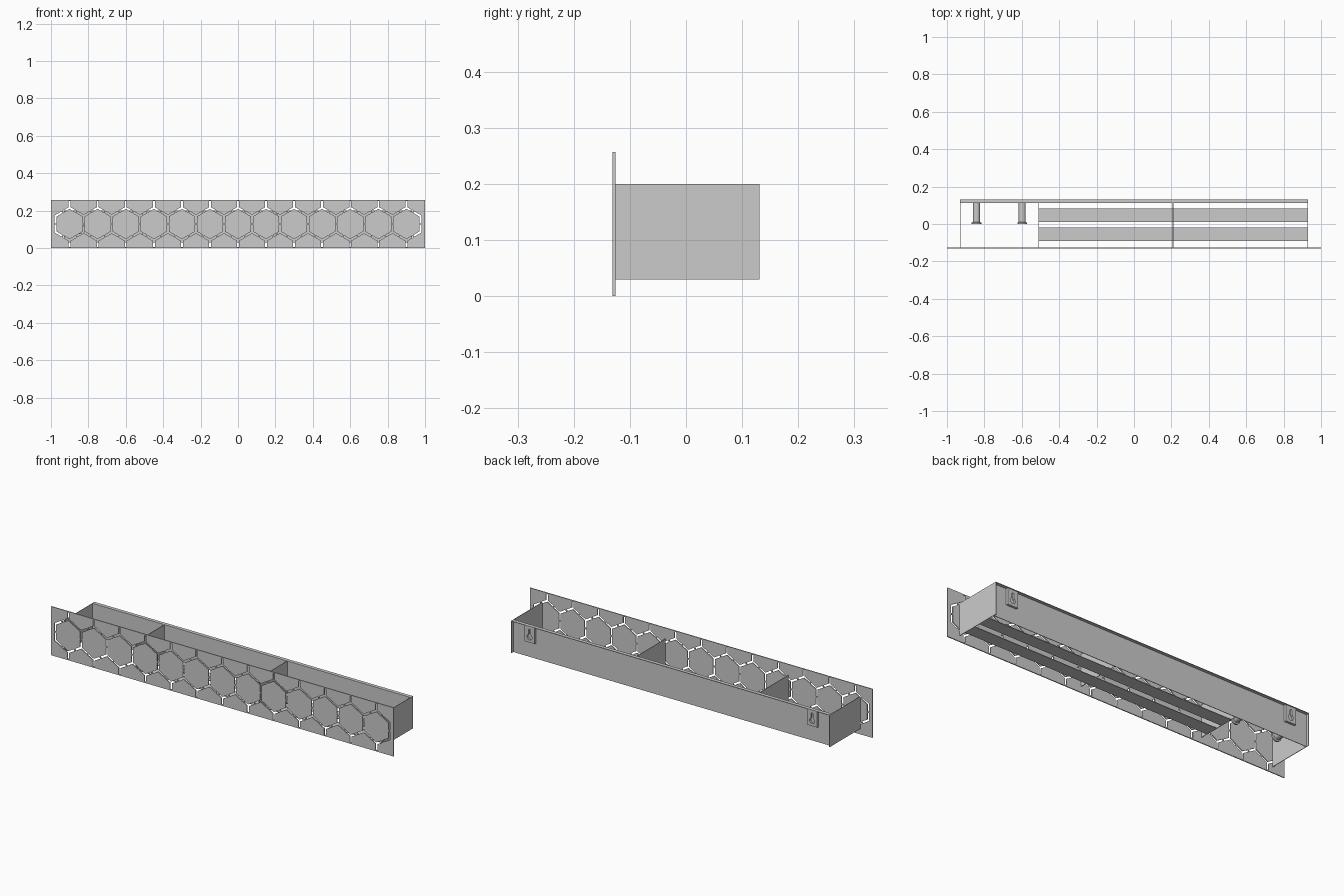
import bpy, bmesh, math

if "Cube" in bpy.data.objects:
    bpy.data.objects.remove(bpy.data.objects["Cube"])

T = 0.003            # sheet thickness
HALF = 0.93          # half length of the tray
Y0, Y1 = -0.131, 0.131
Z0, Z1 = 0.03, 0.20
BACK_Y = 0.112       # back panel is set in from the rear edge


def finish(name, bm):
    bmesh.ops.recalc_face_normals(bm, faces=bm.faces)
    me = bpy.data.meshes.new(name)
    bm.to_mesh(me)
    bm.free()
    ob = bpy.data.objects.new(name, me)
    bpy.context.collection.objects.link(ob)
    return ob


def box(name, x, y, z):
    bm = bmesh.new()
    bmesh.ops.create_cube(bm, size=1)
    for v in bm.verts:
        v.co = [lo + (c + 0.5) * (hi - lo) for c, (lo, hi) in zip(v.co, (x, y, z))]
    return finish(name, bm)


def prisms(name, outlines, ya, yb):
    """Extrude xz outlines from ya to yb."""
    bm = bmesh.new()
    for pts in outlines:
        a = [bm.verts.new((x, ya, z)) for x, z in pts]
        b = [bm.verts.new((x, yb, z)) for x, z in pts]
        bm.faces.new(a)
        bm.faces.new(b[::-1])
        for i in range(len(pts)):
            j = (i + 1) % len(pts)
            bm.faces.new((a[i], b[i], b[j], a[j]))
    return finish(name, bm)


def cut(target, cutter):
    mod = target.modifiers.new("cut", 'BOOLEAN')
    mod.operation = 'DIFFERENCE'
    mod.solver = 'EXACT'
    mod.object = cutter
    bpy.context.view_layer.objects.active = target
    bpy.ops.object.modifier_apply(modifier=mod.name)
    bpy.data.objects.remove(cutter, do_unlink=True)


def star(cx, cz, arms, h=0.005):
    """Outline of slots meeting at a point; arms = [(degrees, length)] in ccw order."""
    pts = []
    for i, (deg, length) in enumerate(arms):
        a = math.radians(deg)
        gap = math.radians((arms[(i + 1) % len(arms)][0] - deg) % 360)
        dx, dz = math.cos(a), math.sin(a)
        pts += [(cx + dx * length + dz * h, cz + dz * length - dx * h),
                (cx + dx * length - dz * h, cz + dz * length + dx * h)]
        r, m = h / math.sin(gap / 2), a + gap / 2
        pts.append((cx + r * math.cos(m), cz + r * math.sin(m)))
    return pts


# Front panel with honeycomb slots, bridged at the middle of each hexagon edge
panel = box("front_panel", (-1, 1), (Y0, Y0 + 0.005), (0, 0.257))
W, ZC, L, STEM = 0.15, 0.1285, 0.040, 0.036
R = W / math.sqrt(3)
slots = []
for k in range(13):
    x = (k - 6) * W
    slots.append(star(x, ZC + R, [(90, STEM), (210, L), (330, L)]))
    slots.append(star(x, ZC - R, [(30, L), (150, L), (270, STEM)]))
for k in range(14):
    x = (k - 6.5) * W
    up = [(30, L), (150, L), (270, L)]
    down = [(90, L), (210, L), (330, L)]
    if k == 0:
        up, down = [up[0], up[2]], [down[0], down[2]]
    elif k == 13:
        up, down = up[1:], down[:2]
    slots.append(star(x, ZC + R / 2, up))
    slots.append(star(x, ZC - R / 2, down))
cut(panel, prisms("slot_cutter", slots, Y0 - 0.02, Y0 + 0.025))

# Tray walls: ends, dividers, back panel and its rear top flange
YF = Y0 + 0.005
box("end_wall_left", (-HALF, -HALF + T), (YF, Y1), (Z0, Z1))
box("end_wall_right", (HALF - T, HALF), (YF, Y1), (Z0, Z1))
for i, x in enumerate((-0.51, 0.207)):
    box(f"divider_{i + 1}", (x, x + T), (YF, BACK_Y), (Z0, Z1))
box("back_panel", (-HALF + T, HALF - T), (BACK_Y, BACK_Y + T), (Z0, Z1))
box("back_top_flange", (-HALF + T, HALF - T), (BACK_Y + T, Y1), (Z1 - T, Z1))

# Floor slats
for i, y in enumerate((-0.09, 0.012)):
    box(f"floor_slat_{i + 1}", (-0.51 + T, HALF - T), (y, y + 0.07), (Z0, Z0 + T))

# Keyhole hanger plates on the back
for side, x in (("left", -0.825), ("right", 0.825)):
    plate = box(f"hanger_plate_{side}", (x - 0.03, x + 0.03),
                (BACK_Y + T, Y1 - 0.004), (0.112, Z1 - T))
    hole = [(x + 0.015 * math.cos(math.radians(d)), 0.14 + 0.015 * math.sin(math.radians(d)))
            for d in range(115, 426, 31)]
    hole += [(x + 0.006 * math.cos(math.radians(d)), 0.176 + 0.006 * math.sin(math.radians(d)))
             for d in range(0, 181, 30)]
    cut(plate, prisms("keyhole_cutter", [hole], BACK_Y + T + 0.002, Y1 + 0.02))

# Hanging pegs with flanged tips, projecting forward from the back panel
PROFILE = [(0.019, BACK_Y), (0.019, 0.010), (0.026, 0.008), (0.026, 0.0)]
for i, x in enumerate((-0.842, -0.598)):
    bm = bmesh.new()
    n = 32
    rings = [[bm.verts.new((x + r * math.cos(math.tau * k / n), y,
                            0.10 + r * math.sin(math.tau * k / n))) for k in range(n)]
             for r, y in PROFILE]
    for a, b in zip(rings, rings[1:]):
        for k in range(n):
            bm.faces.new((a[k], a[(k + 1) % n], b[(k + 1) % n], b[k]))
    bm.faces.new(rings[0])
    bm.faces.new(rings[-1])
    peg = finish(f"peg_{i + 1}", bm)
    bpy.ops.object.select_all(action='DESELECT')
    peg.select_set(True)
    bpy.context.view_layer.objects.active = peg
    bpy.ops.object.shade_smooth_by_angle()
